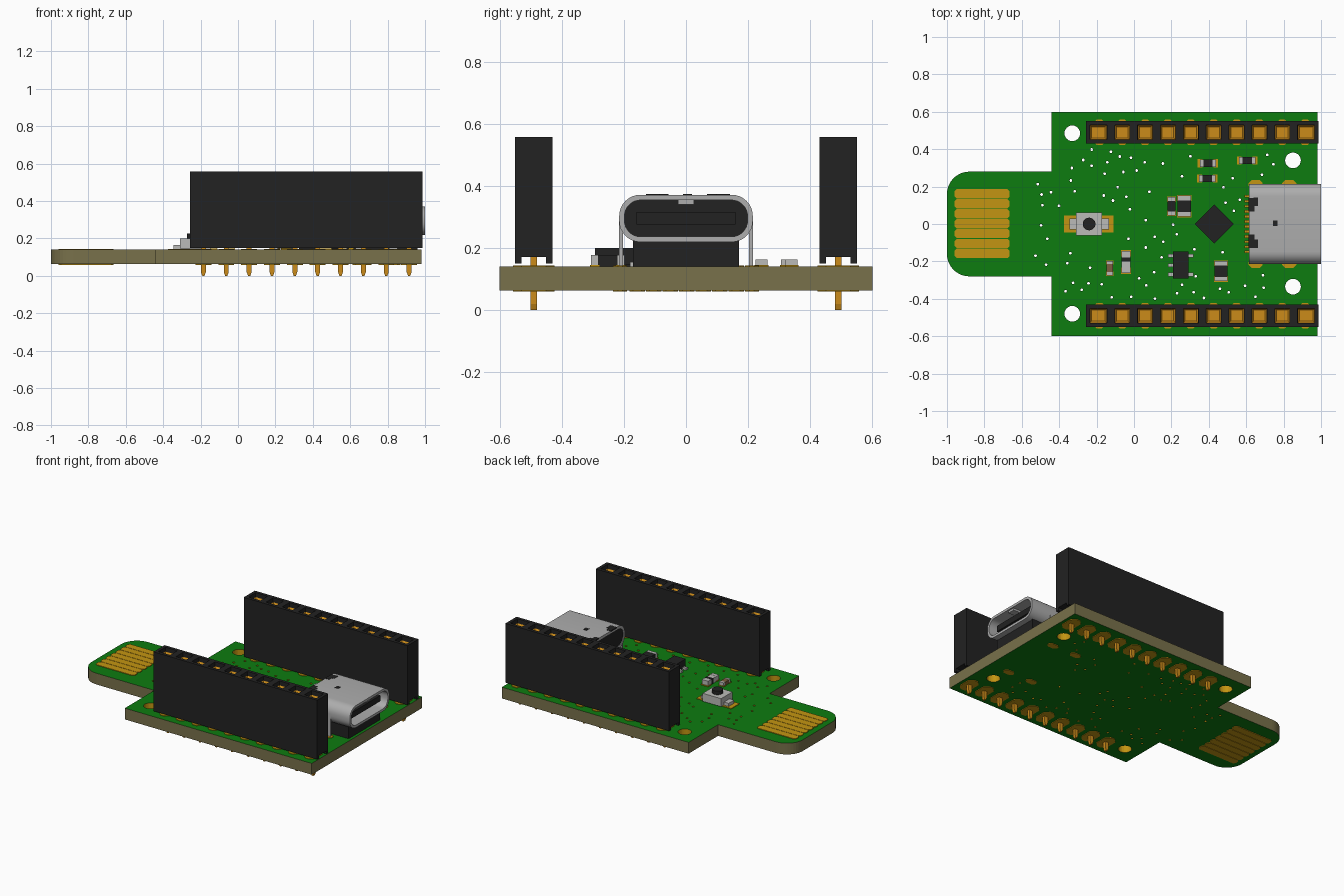
import bpy, bmesh, random
from math import sin, cos, pi, radians
from mathutils import Matrix, Vector

if "Cube" in bpy.data.objects:
    bpy.data.objects.remove(bpy.data.objects["Cube"])


def material(name, r, g, b):
    m = bpy.data.materials.new(name)
    m.use_nodes = True
    m.diffuse_color = (r, g, b, 1)
    m.node_tree.nodes["Principled BSDF"].inputs["Base Color"].default_value = (r, g, b, 1)
    return m


GREEN = material("green solder mask", .004, .2, .005)
TAN = material("board edge tan", .19, .165, .07)
GOLD = material("pad gold", .55, .3, .006)
PIN = material("pin gold", .6, .26, .01)
BLACK = material("black plastic", .016, .016, .016)
STEEL = material("shell steel", .42, .42, .42)
TIN = material("tin ends", .5, .5, .48)
BROWN = material("brown ceramic", .2, .11, .05)

BOT, TOP = .063, .14


def finish(name, bm, *mats):
    bmesh.ops.recalc_face_normals(bm, faces=bm.faces)
    mesh = bpy.data.meshes.new(name)
    bm.to_mesh(mesh)
    bm.free()
    for m in mats:
        mesh.materials.append(m)
    ob = bpy.data.objects.new(name, mesh)
    bpy.context.collection.objects.link(ob)
    return ob


def add_box(bm, x, y, z, mat=0, turn=0):
    """Box from (min, max) pairs, optionally turned about its own z axis."""
    mid = Vector([(a + b) / 2 for a, b in (x, y, z)])
    size = [b - a for a, b in (x, y, z)]
    mtx = Matrix.Translation(mid) @ Matrix.Rotation(turn, 4, 'Z') @ Matrix.Diagonal((*size, 1))
    verts = bmesh.ops.create_cube(bm, size=1, matrix=mtx)["verts"]
    for f in {f for v in verts for f in v.link_faces}:
        f.material_index = mat


def box(name, x, y, z, mat, turn=0):
    bm = bmesh.new()
    add_box(bm, x, y, z, 0, turn)
    return finish(name, bm, mat)


def span(mid, size):
    return (mid - size / 2, mid + size / 2)


def add_prism(bm, pts, offset):
    face = bm.faces.new([bm.verts.new(p) for p in pts])
    out = bmesh.ops.extrude_face_region(bm, geom=[face])["geom"]
    bmesh.ops.translate(bm, vec=offset, verts=[g for g in out if isinstance(g, bmesh.types.BMVert)])


def add_pad(bm, x, y, w, h, cut, z=TOP, t=.004):
    """Thin plate with chamfered corners."""
    a, b = w / 2, h / 2
    pts = [(a, b - cut), (a - cut, b), (cut - a, b), (-a, b - cut),
           (-a, cut - b), (cut - a, -b), (a - cut, -b), (a, cut - b)]
    add_prism(bm, [(x + p, y + q, z) for p, q in pts], (0, 0, t))


def ring(x, y, r, n):
    return [(x + r * cos(2 * pi * i / n), y + r * sin(2 * pi * i / n)) for i in range(n)]


# Part placement: name, centre x, centre y, length, width, height, along x, body material
CHIPS = [("capacitor_a", .2, .095, .095, .042, .03, False, BLACK),
         ("capacitor_b", .268, .095, .11, .072, .04, False, BLACK),
         ("capacitor_c", .465, -.252, .105, .07, .037, False, BLACK),
         ("indicator_light", -.043, -.203, .115, .048, .035, False, TIN),
         ("capacitor_d", -.13, -.236, .075, .035, .025, False, BROWN),
         ("resistor_a", .395, .325, .085, .038, .022, True, BLACK),
         ("resistor_b", .392, .243, .085, .038, .022, True, BLACK),
         ("resistor_c", .605, .34, .085, .038, .022, True, BLACK)]

# Board: outline, mounting holes and vias filled together, then thickened
random.seed(4)
mounts = [(-.33, .485), (-.33, -.48), (.85, .34), (.85, -.335)]
keep_out = [(x, y, .09) for _, x, y, *_ in CHIPS] + [(-.24, 0, .17), (.25, -.22, .1), (.43, 0, .12)]
keep_out += [(x, y, .08) for x, y in mounts]
vias = []
while len(vias) < 75:
    x, y = random.uniform(-.55, .75), random.uniform(-.4, .4)
    blocked = (x < -.4 and abs(y) > .24) or (x > .57 and abs(y) < .25)
    if not blocked and all((x - a) ** 2 + (y - b) ** 2 > r * r for a, b, r in keep_out):
        vias.append((x, y))
        keep_out.append((x, y, .05))
holes = [(x, y, .042, 24) for x, y in mounts] + [(x, y, .008, 6) for x, y in vias]

R = .12
outline = [(-.44, -.6), (.98, -.6), (.98, .6), (-.44, .6), (-.44, .28)]
for cy, start in ((.28 - R, 90), (R - .28, 180)):
    for i in range(11):
        a = radians(start + 9 * i)
        outline.append((-1 + R + R * cos(a), cy + R * sin(a)))
outline.append((-.44, -.28))

bm = bmesh.new()
for loop in [outline] + [ring(*h) for h in holes]:
    vs = [bm.verts.new((x, y, BOT)) for x, y in loop]
    for i, v in enumerate(vs):
        bm.edges.new((vs[i - 1], v))
bmesh.ops.triangle_fill(bm, use_beauty=True, edges=bm.edges[:])
grown = bmesh.ops.extrude_face_region(bm, geom=bm.faces[:])["geom"]
bmesh.ops.translate(bm, vec=(0, 0, TOP - BOT), verts=[g for g in grown if isinstance(g, bmesh.types.BMVert)])
bmesh.ops.recalc_face_normals(bm, faces=bm.faces)
for f in bm.faces:
    if abs(f.normal.z) < .5:
        c = f.calc_center_median()
        inside = any((c.x - x) ** 2 + (c.y - y) ** 2 < (r * 1.05) ** 2 for x, y, r, _ in holes)
        f.material_index = 2 if inside else 1
finish("board", bm, GREEN, TAN, GOLD)

# Edge contact fingers and header pads, on both faces
PITCH = .1222
pin_x = [-.185 + PITCH * i for i in range(10)]
for side, z in (("top", TOP), ("bottom", BOT - .004)):
    bm = bmesh.new()
    for i in range(7):
        add_pad(bm, -.812, .002 + (i - 3) * .053, .295, .05, .012, z)
    finish(side + "_edge_contacts", bm, GOLD)
    bm = bmesh.new()
    for x in pin_x:
        for y in (-.49, .49):
            add_pad(bm, x, y, .085, .135, .028, z)
    for x in (.65, .83):
        for y in (-.212, .212):
            add_pad(bm, x, y, .075, .045, .015, z)
    finish(side + "_pads", bm, GOLD)

# Socket headers with pockets, base rails and tapered pins
for side, y in (("left", .49), ("right", -.49)):
    bm = bmesh.new()
    mtx = Matrix.Translation((.365, y, .557)) @ Matrix.Diagonal((PITCH * 10, .12, 1, 1))
    bmesh.ops.create_grid(bm, x_segments=10, y_segments=1, size=.5, matrix=mtx)
    cells = bm.faces[:]
    below = bmesh.ops.extrude_face_region(bm, geom=cells, use_keep_orig=True)["geom"]
    bmesh.ops.translate(bm, vec=(0, 0, -.387), verts=[g for g in below if isinstance(g, bmesh.types.BMVert)])
    bmesh.ops.recalc_face_normals(bm, faces=bm.faces)
    cells = [f for f in bm.faces if f.calc_center_median().z > .55]
    for v in bm.verts:
        if abs(v.co.x - .365) > PITCH * 4.9:
            v.co.x += .011 if v.co.x > .365 else -.011
    bmesh.ops.inset_individual(bm, faces=cells, thickness=.03)
    bmesh.ops.inset_individual(bm, faces=cells, thickness=.001, depth=-.03)
    for f in cells:
        f.material_index = 1
    bmesh.ops.inset_individual(bm, faces=cells, thickness=.012, depth=-.012)
    for e in (-1, 1):
        add_box(bm, (-.257, .987), span(y + e * .05, .02), (.15, .17))
    finish(side + "_header", bm, BLACK, PIN)
    bm = bmesh.new()
    for x in pin_x:
        half = [(.013, .175), (.013, .02), (.006, 0)]
        pts = [(x + a, y - .01, z) for a, z in half] + [(x - a, y - .01, z) for a, z in half[::-1]]
        add_prism(bm, pts, (0, .02, 0))
    finish(side + "_header_pins", bm, PIN)

# Port shell: rounded tube along x
def rounded(w, h, r, x):
    pts = []
    for sy, sz, start in ((1, 1, 0), (-1, 1, 90), (-1, -1, 180), (1, -1, 270)):
        for i in range(9):
            a = radians(start + i * 11.25)
            pts.append((x, sy * (w - r) + r * cos(a), .295 + sz * (h - r) + r * sin(a)))
    return pts


bm = bmesh.new()
loops = [[bm.verts.new(p) for p in rounded(w, h, r, x)] for w, h, r, x in
         ((.215, .076, .068, .615), (.215, .076, .068, 1), (.198, .059, .052, 1), (.198, .059, .052, .615))]
for k in range(4):
    a, b = loops[k], loops[(k + 1) % 4]
    for i in range(len(a)):
        bm.faces.new((a[i - 1], a[i], b[i], b[i - 1]))
shell = finish("port_shell", bm, STEEL)
bpy.context.view_layer.objects.active = shell
shell.select_set(True)
bpy.ops.object.shade_smooth_by_angle(angle=radians(35))
shell.select_set(False)

# Port insides, legs, leads and shell cutouts
bm = bmesh.new()
add_prism(bm, rounded(.199, .06, .052, .618), (.16, 0, 0))
add_box(bm, (.618, .96), (-.17, .17), (TOP, .225))
add_box(bm, (.77, .97), (-.16, .16), (.275, .315))
finish("port_body", bm, BLACK)
box("port_spring", (.9, .99), (-.025, .025), (.34, .355), STEEL)
bm = bmesh.new()
for y in (.103, -.092):
    add_box(bm, (.613, .645), span(y, .07), (.365, .373))
    add_box(bm, (.64, .662), span(y * 1.15, .045), (.365, .373))
add_box(bm, (.742, .768), span(.005, .03), (.366, .373))
finish("port_cutouts", bm, BLACK)
bm = bmesh.new()
for x in (.65, .83):
    for y in (-.209, .209):
        add_box(bm, span(x, .045), span(y, .012), (.06, .3))
finish("port_legs", bm, STEEL)
bm = bmesh.new()
for i in range(12):
    add_box(bm, (.59, .63), span((i - 5.5) * .027, .015), (TOP, .15))
finish("port_leads", bm, GOLD)

# Two-ended chip parts with pads below
for name, x, y, length, w, h, along_x, body in CHIPS:
    bm = bmesh.new()
    turn = 0 if along_x else pi / 2
    add_box(bm, span(x, length * .6), span(y, w), (TOP, TOP + h), 0, turn)
    for e in (-1, 1):
        d = e * length * .4
        cx, cy = (x + d, y) if along_x else (x, y + d)
        add_box(bm, span(cx, length * .22), span(cy, w), (TOP, TOP + h + .001), 1, turn)
        add_box(bm, span(cx + e * .008 * along_x, length * .3), span(cy, w + .006), (TOP, TOP + .005), 2, turn)
    finish(name, bm, body, TIN, GOLD)
box("indicator_lens_band", span(-.043, .049), span(-.19, .02), (TOP, TOP + .0365), BLACK)

# Processor and regulator
box("processor", span(.43, .148), span(0, .148), (TOP, .175), BLACK, pi / 4)
box("regulator", span(.25, .085), span(-.22, .145), (.145, .2), BLACK)
bm = bmesh.new()
for x, y in ((.2, -.17), (.2, -.22), (.2, -.27), (.3, -.17), (.3, -.27)):
    add_box(bm, span(x, .035), span(y, .02), (TOP, .155))
finish("regulator_leads", bm, TIN)

# Push button
box("button_pads", (-.375, -.11), (-.045, .045), (TOP, .144), GOLD)
bm = bmesh.new()
add_box(bm, (-.31, -.17), (-.062, .062), (.145, .2))
add_box(bm, (-.345, -.135), (-.03, .03), (.144, .165))
finish("button_body", bm, TIN)
bm = bmesh.new()
add_prism(bm, [(x, y, .195) for x, y in ring(-.24, 0, .034, 20)], (0, 0, .03))
finish("button_cap", bm, BLACK)
